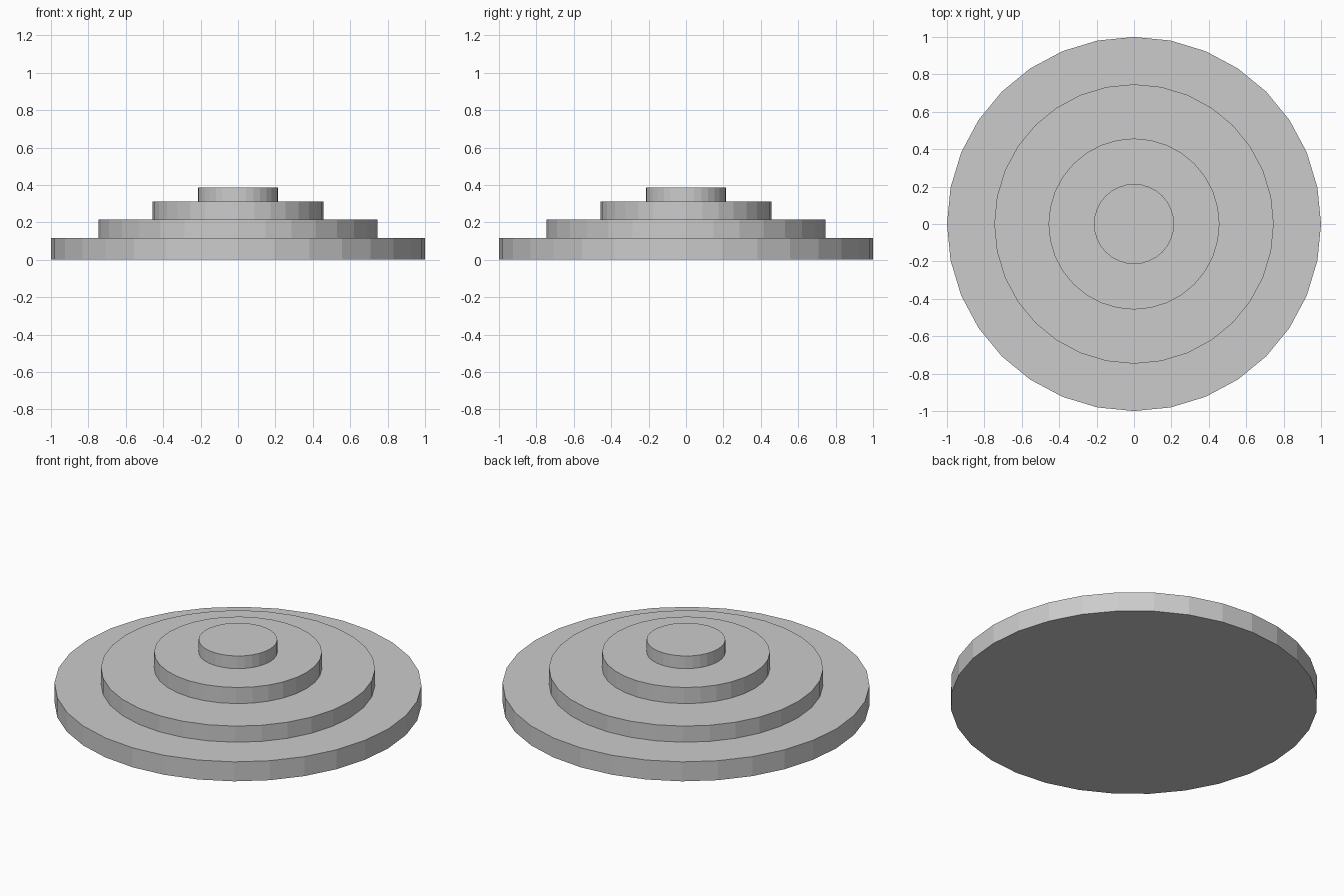
import bpy

if "Cube" in bpy.data.objects:
    bpy.data.objects.remove(bpy.data.objects["Cube"])

SIDES = 32

# Tiers from bottom to top: name, radius, bottom z, top z
TIERS = [
    ("base_disc", 1.0, 0.0, 0.117),
    ("lower_disc", 0.747, 0.117, 0.214),
    ("upper_disc", 0.457, 0.214, 0.311),
    ("top_disc", 0.214, 0.311, 0.387),
]


def add_disc(name, radius, bottom, top):
    bpy.ops.mesh.primitive_cylinder_add(
        vertices=SIDES, radius=radius, depth=top - bottom,
        location=(0, 0, (bottom + top) / 2))
    bpy.context.object.name = name


# Stepped stack of flat-shaded concentric discs
for tier in TIERS:
    add_disc(*tier)
